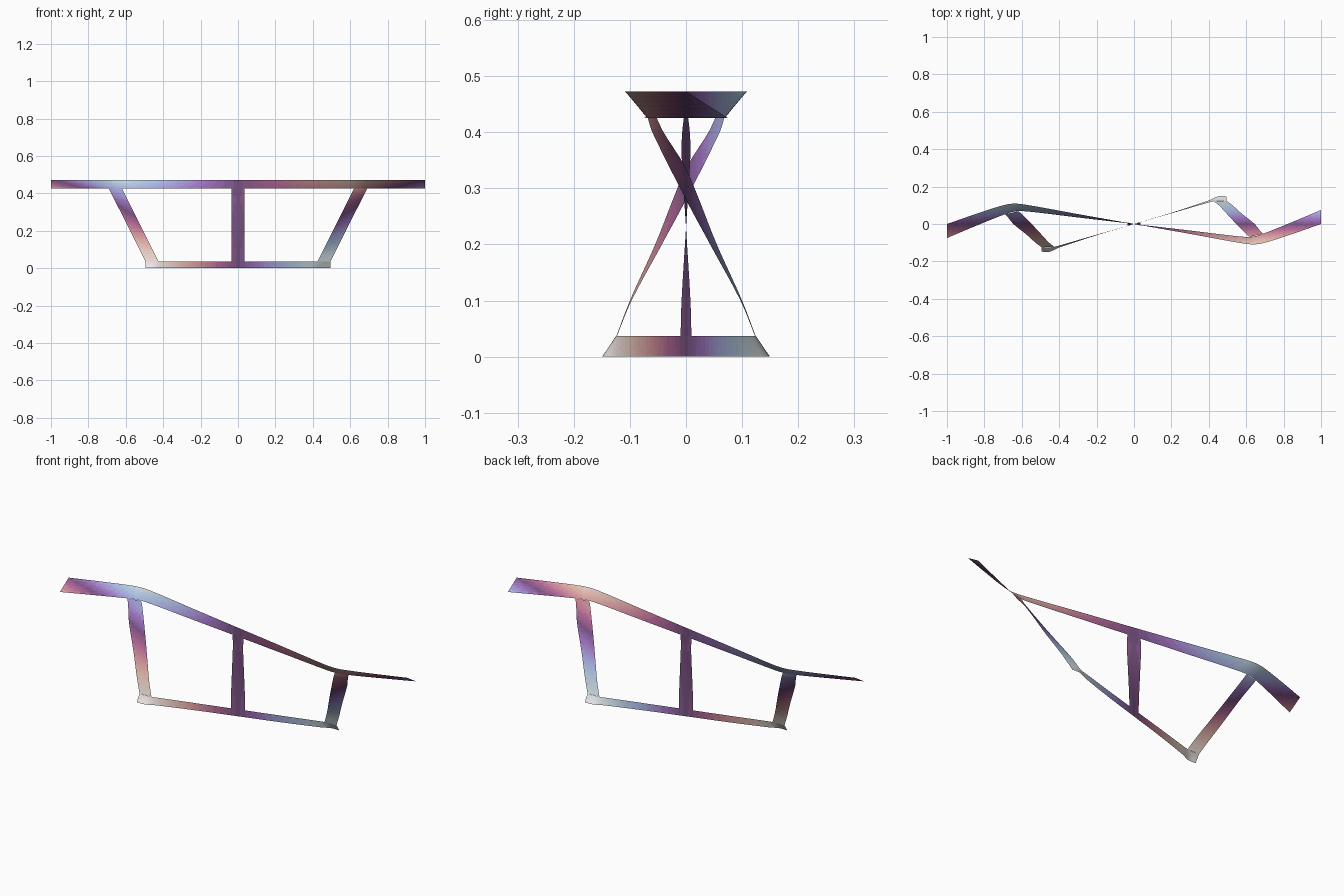
import bpy
import math

if "Cube" in bpy.data.objects:
    bpy.data.objects.remove(bpy.data.objects["Cube"])

# Colour runs with sideways offset y: pale - blue - dark purple - red - pale
STOPS = [(0, .886, .85, .888), (.1, .70, .78, .81), (.2, .45, .59, .76), (.3, .37, .40, .72),
         (.4, .34, .17, .53), (.5, .185, .08, .215), (.6, .44, .13, .30), (.7, .65, .29, .32),
         (.8, .75, .49, .42), (.9, .80, .69, .65), (1, .886, .85, .886)]
BANDS = 41


def ramp(t):
    i = min(int(t * 10), 9)
    f = t * 10 - i
    return [a + (b - a) * f for a, b in zip(STOPS[i][1:], STOPS[i + 1][1:])]


mats = []
for k in range(BANDS):
    m = bpy.data.materials.new(f"band_{k}")
    m.diffuse_color = (*ramp(k / (BANDS - 1)), 1)
    m.use_nodes = True
    m.node_tree.nodes["Principled BSDF"].inputs["Base Color"].default_value = m.diffuse_color
    mats.append(m)


def curve(pts, s):
    """Smooth cubic through (s, value) points."""
    n = len(pts)
    i = 0
    while i < n - 2 and s > pts[i + 1][0]:
        i += 1

    def slope(j):
        a, b = pts[max(j - 1, 0)], pts[min(j + 1, n - 1)]
        return (b[1] - a[1]) / (b[0] - a[0])
    (s0, v0), (s1, v1) = pts[i], pts[i + 1]
    h = s1 - s0
    t = (s - s0) / h
    return ((2*t**3 - 3*t**2 + 1) * v0 + (t**3 - 2*t**2 + t) * h * slope(i)
            + (3*t**2 - 2*t**3) * v1 + (t**3 - t**2) * h * slope(i + 1))


def odd(pts, x):
    return math.copysign(curve(pts, abs(x)), x)if x and curve(pts, abs(x)) >= 0 else \
        math.copysign(1, x) * curve(pts, abs(x))


def sheet(name, fn, nu, nv):
    """Thin sheet from fn(u, v), coloured by y."""
    verts = [fn(i / nu, j / nv) for i in range(nu + 1) for j in range(nv + 1)]
    w = nv + 1
    faces = [(i*w + j, (i+1)*w + j, (i+1)*w + j + 1, i*w + j + 1)
             for i in range(nu) for j in range(nv)]
    me = bpy.data.meshes.new(name)
    me.from_pydata(verts, [], faces)
    for m in mats:
        me.materials.append(m)
    for p in me.polygons:
        t = min(max(.5 - p.center.y / .3, 0), 1)
        p.material_index = round(t * (BANDS - 1))
        p.use_smooth = True
    ob = bpy.data.objects.new(name, me)
    bpy.context.collection.objects.link(ob)


def bar(name, half, z0, z1, low, high, nu):
    def fn(u, v):
        x = (2*u - 1) * half
        a, b = odd(low, x), odd(high, x)
        return (x, a + (b - a) * v, z0 + (z1 - z0) * v)
    sheet(name, fn, nu, 6)


# Top deck
bar("top_deck", 1.0, .425, .473,
    [(0, 0), (.3, -.035), (.56, -.066), (.63, -.068), (.69, -.052), (.85, .012), (1, .075)],
    [(0, 0), (.3, -.053), (.56, -.1), (.64, -.109), (.7, -.1), (.85, -.052), (1, 0)], 160)

# Bottom flange
bar("bottom_flange", .495, 0, .037,
    [(0, 0), (.2, .06), (.4, .126), (.45, .148), (.495, .148)],
    [(0, 0), (.2, .057), (.4, .115), (.44, .124), (.495, .124)], 100)

# Sloping side webs, the right one turned half way round for the left
OUTER = [(.037, .124), (.1, .1), (.2, .055), (.335, 0), (.4, -.04), (.425, -.052)]
INNER = [(.037, .123), (.1, .097), (.2, .043), (.28, 0), (.4, -.06), (.425, -.068)]
for side, label in ((1, "right_web"), (-1, "left_web")):
    def web(u, v, s=side):
        z = .037 + .388 * u
        a, b = curve(INNER, z), curve(OUTER, z)
        x = .425 + .195 * u + .07 * v
        return (s * x, s * (a + (b - a) * v), z)
    sheet(label, web, 50, 6)

# Twisted centre web
TWIST = [(.037, .27), (.1, .22), (.23, 0), (.36, -.22), (.4, -.19), (.425, -.11)]


def centre(u, v):
    z = .037 + .388 * u
    x = .036 * (2*v - 1)
    return (x, x * curve(TWIST, z), z)


sheet("centre_web", centre, 40, 6)
